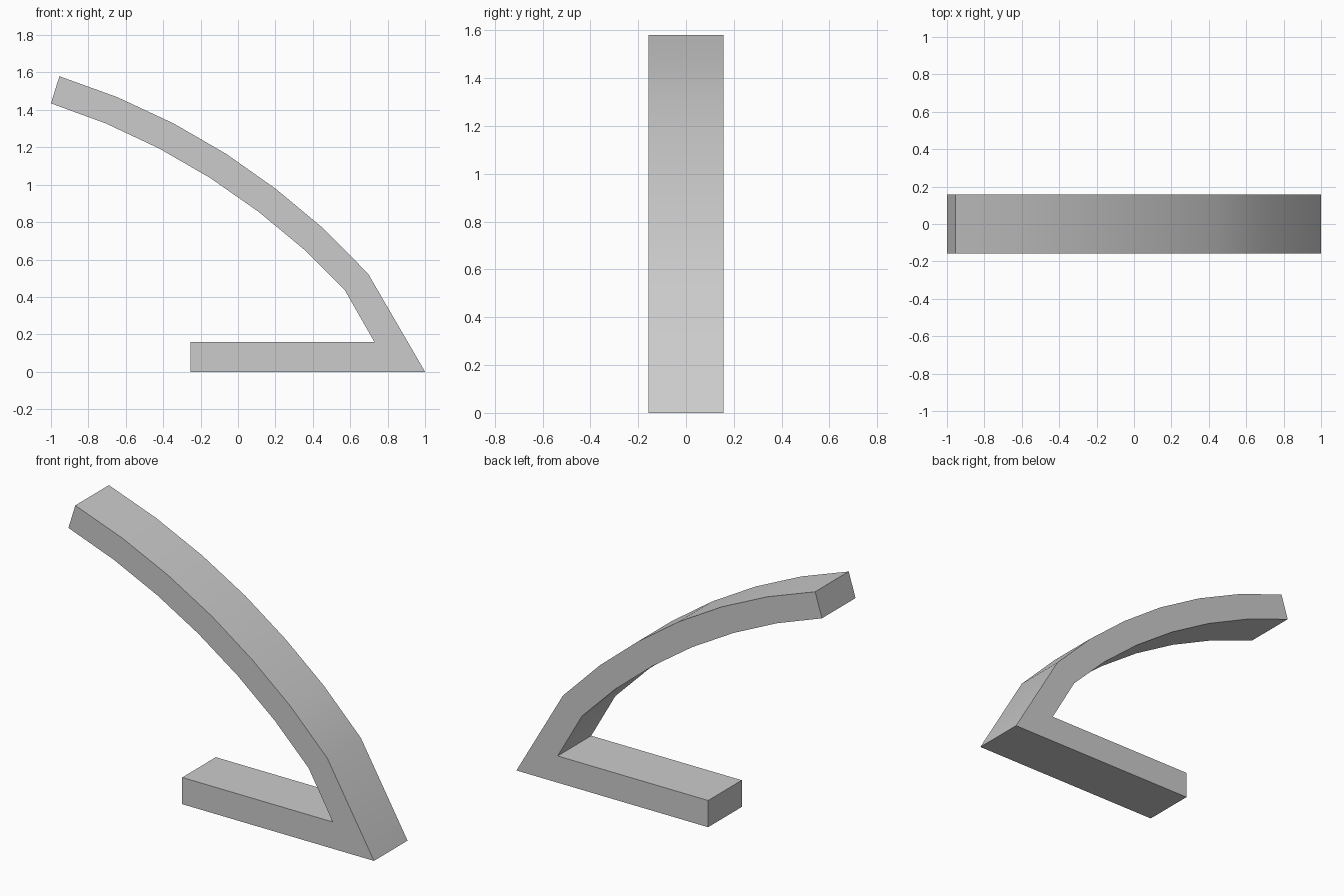
import bpy
import bmesh
import math

cube = bpy.data.objects.get("Cube")
if cube:
    bpy.data.objects.remove(cube, do_unlink=True)

HALF_WIDTH = 0.157

# One plain grey for the whole bracket
grey = bpy.data.materials.new("plain_grey")
grey.use_nodes = True
colour = (0.6, 0.6, 0.6, 1)
grey.diffuse_color = colour
grey.node_tree.nodes["Principled BSDF"].inputs["Base Color"].default_value = colour

# Side profile: curved arm from tip to heel, then the flat foot
outer_arm = [(-0.955, 1.58), (-0.645, 1.468), (-0.345, 1.328), (-0.06, 1.163),
             (0.203, 0.977), (0.452, 0.77), (0.695, 0.525), (1, 0)]
foot = [(-0.255, 0), (-0.255, 0.158), (0.73, 0.158)]
inner_arm = [(0.572, 0.435), (0.352, 0.655), (0.108, 0.857), (-0.15, 1.037),
             (-0.42, 1.193), (-0.705, 1.327), (-1, 1.435)]

# Extrude the profile across the width
bm = bmesh.new()
profile = [bm.verts.new((x, -HALF_WIDTH, z)) for x, z in outer_arm + foot + inner_arm]
face = bm.faces.new(profile)
extruded = bmesh.ops.extrude_face_region(bm, geom=[face], use_keep_orig=True)
moved = [v for v in extruded["geom"] if isinstance(v, bmesh.types.BMVert)]
bmesh.ops.translate(bm, verts=moved, vec=(0, 2 * HALF_WIDTH, 0))
bmesh.ops.recalc_face_normals(bm, faces=bm.faces)

mesh = bpy.data.meshes.new("curved_bracket")
bm.to_mesh(mesh)
bm.free()
mesh.materials.append(grey)
bracket = bpy.data.objects.new("curved_bracket", mesh)
bpy.context.collection.objects.link(bracket)

# Smooth along the arm, sharp at the corners
bpy.ops.object.select_all(action="DESELECT")
bracket.select_set(True)
bpy.context.view_layer.objects.active = bracket
bpy.ops.object.shade_smooth_by_angle(angle=math.radians(30))
